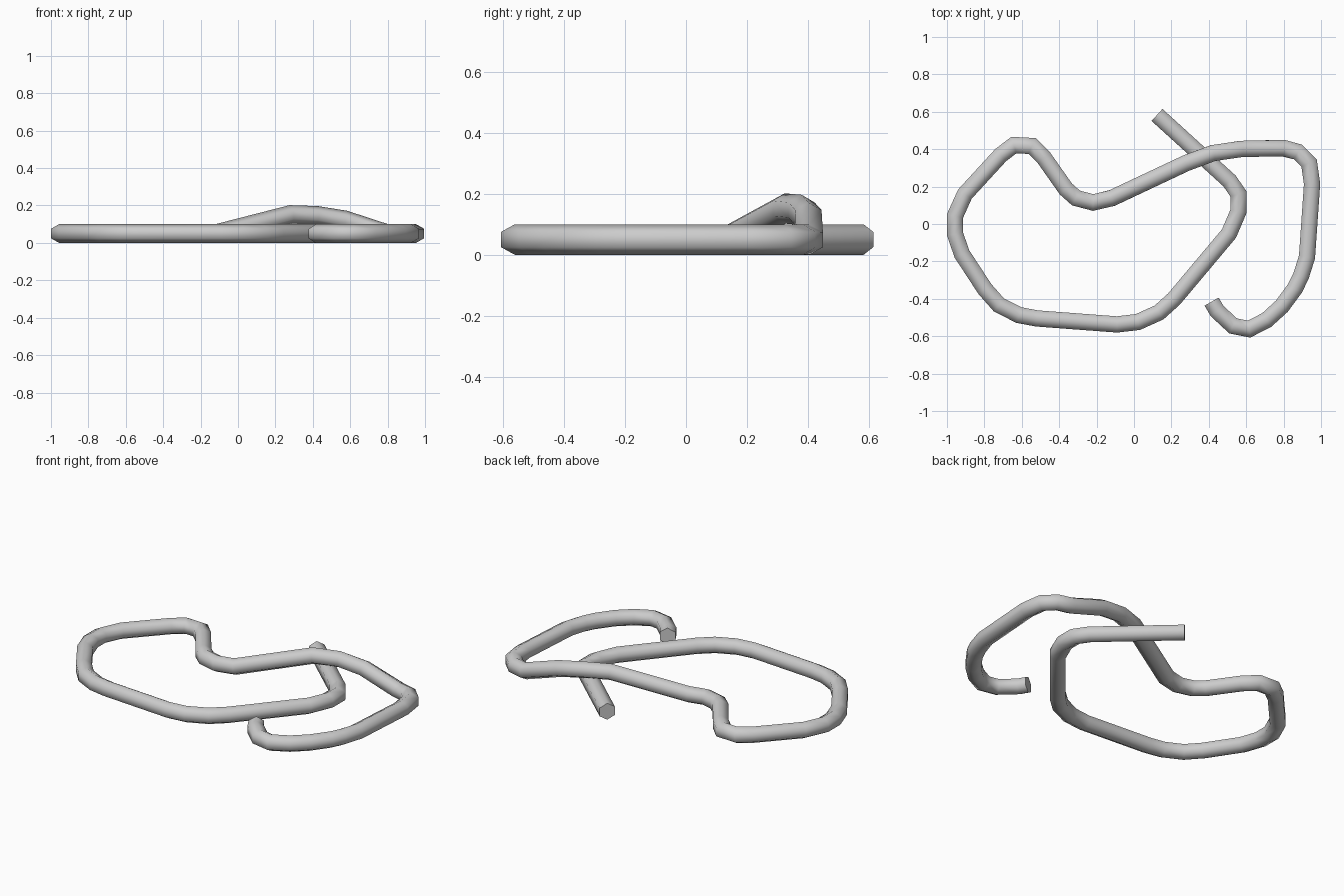
import bpy, bmesh, math
from mathutils import Vector

if "Cube" in bpy.data.objects:
    bpy.data.objects.remove(bpy.data.objects["Cube"])

R, SIDES = 0.05, 6

# Centre line of the bent rod in plan; the raised crossing carries a third value
path = [(.415, -.415), (.444, -.465), (.53, -.545), (.615, -.562), (.71, -.513),
        (.79, -.44), (.86, -.345), (.893, -.278), (.925, -.176), (.952, .214),
        (.936, .326), (.877, .385), (.797, .406, .05), (.572, .401, .123),
        (.422, .379, .147), (.28, .326, .152), (-.117, .139, .05), (-.219, .115),
        (-.31, .139), (-.364, .187), (-.481, .353), (-.545, .417), (-.642, .422),
        (-.712, .369), (-.904, .16), (-.957, .043), (-.957, -.053), (-.92, -.16),
        (-.797, -.348), (-.722, -.433), (-.615, -.487), (-.519, -.505),
        (-.091, -.537), (.021, -.524), (.134, -.473), (.214, -.401), (.508, -.051),
        (.559, .069), (.559, .16), (.511, .23), (.123, .583)]
pts = [Vector((p[0], p[1], p[2] if len(p) > 2 else R)) for p in path]

# Sweep a hexagon along the path with mitred joints
bm = bmesh.new()
rings = []
for i, p in enumerate(pts):
    a = (p - pts[i - 1]).normalized() if i else (pts[1] - p).normalized()
    b = (pts[i + 1] - p).normalized() if i < len(pts) - 1 else a
    t = (a + b).normalized()
    side = t.cross(Vector((0, 0, 1))).normalized()
    up = side.cross(t)
    miter = 1 / t.dot(a)
    rings.append([bm.verts.new(p + R * (side * math.sin(k * math.tau / SIDES) * miter
                                        + up * math.cos(k * math.tau / SIDES)))
                  for k in range(SIDES)])
for r, s in zip(rings, rings[1:]):
    for k in range(SIDES):
        n = (k + 1) % SIDES
        bm.faces.new((r[k], r[n], s[n], s[k]))

# Flat end caps
bm.faces.new(rings[0][::-1])
bm.faces.new(rings[-1])
bmesh.ops.recalc_face_normals(bm, faces=bm.faces)

mesh = bpy.data.meshes.new("bent_rod")
bm.to_mesh(mesh)
bm.free()
rod = bpy.data.objects.new("bent_rod", mesh)
bpy.context.collection.objects.link(rod)
bpy.context.view_layer.objects.active = rod
rod.select_set(True)
bpy.ops.object.shade_smooth_by_angle(angle=math.radians(65))
